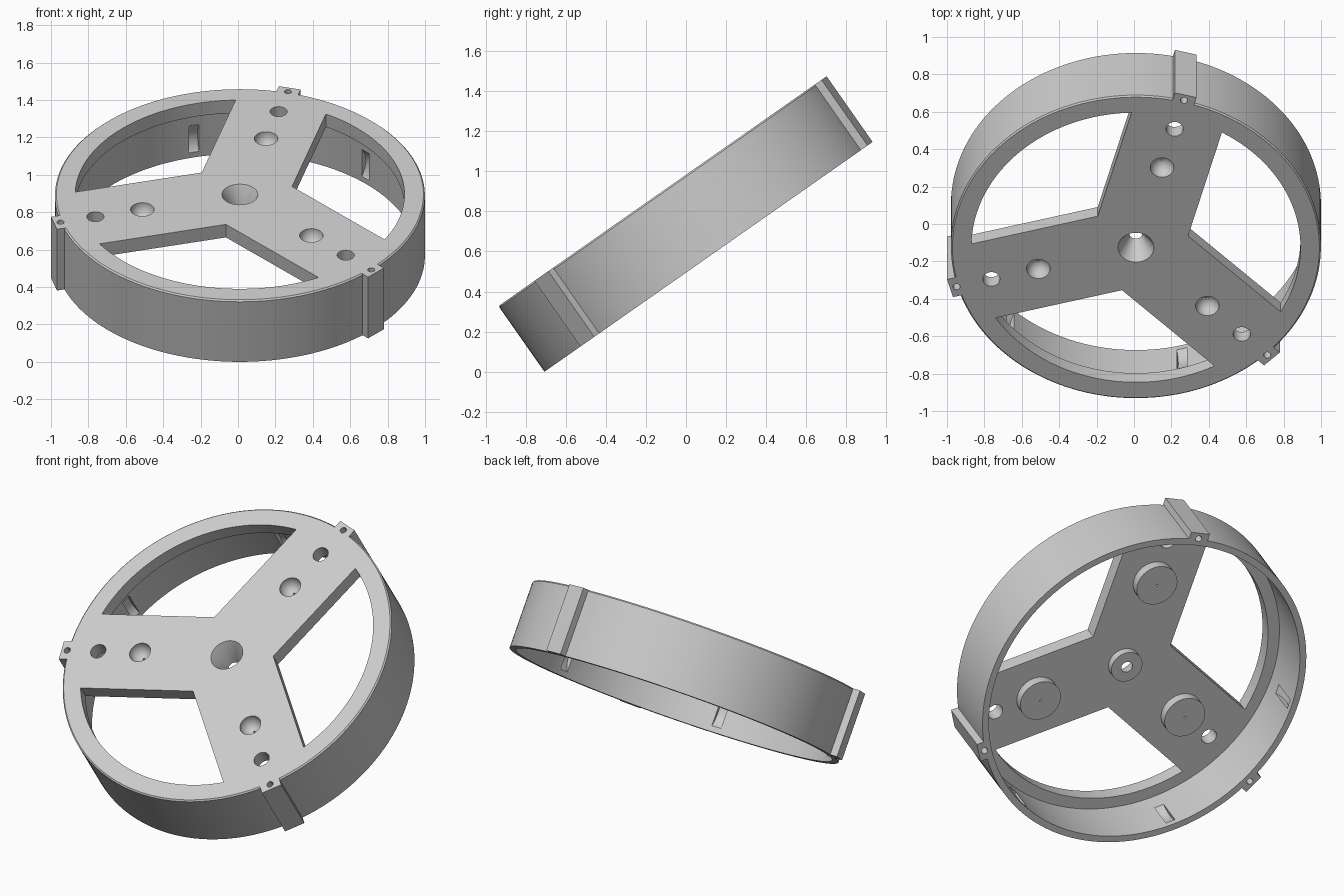
import bpy, bmesh, math
from mathutils import Matrix, Vector

cube = bpy.data.objects.get("Cube")
if cube:
    bpy.data.objects.remove(cube, do_unlink=True)

R, R_IN, R_WIN = 0.989, 0.95, 0.88      # outer wall, inner wall, window radius
H, PLATE = 0.40, 0.085                  # full height, web plate thickness
ARM = 0.25                              # half width of an arm
ARM_ANGLES = [math.radians(a) for a in (75, 195, 315)]


def polar(r, a, z=0.0):
    return Vector((r * math.cos(a), r * math.sin(a), z))


def place(a, r=0.0, z=0.0):
    """Frame whose x axis points outward at angle a, moved out by r."""
    return Matrix.Translation(polar(r, a, z)) @ Matrix.Rotation(a, 4, 'Z')


def lathe(bm, profile, steps=48, matrix=Matrix()):
    """Solid of revolution from (radius, z) points that start and end on the axis."""
    vs = [bm.verts.new((r, 0, z)) for r, z in profile]
    es = [bm.edges.new(p) for p in zip(vs, vs[1:])]
    before = set(bm.verts) - set(vs)
    bmesh.ops.spin(bm, geom=vs + es, axis=(0, 0, 1), cent=(0, 0, 0),
                   steps=steps, angle=math.tau, use_duplicate=False)
    new = [v for v in bm.verts if v not in before]
    bmesh.ops.transform(bm, matrix=matrix, verts=new)
    bmesh.ops.remove_doubles(bm, verts=new, dist=1e-5)


def rod(bm, r, z0, z1, steps=32, matrix=Matrix()):
    lathe(bm, [(0, z1), (r, z1), (r, z0), (0, z0)], steps, matrix)


def prism(bm, points, z0, z1):
    face = bm.faces.new([bm.verts.new((p.x, p.y, z0)) for p in points])
    ext = bmesh.ops.extrude_face_region(bm, geom=[face])
    top = [g for g in ext["geom"] if isinstance(g, bmesh.types.BMVert)]
    bmesh.ops.translate(bm, vec=(0, 0, z1 - z0), verts=top)


def make(name, bm):
    bmesh.ops.recalc_face_normals(bm, faces=bm.faces)
    me = bpy.data.meshes.new(name)
    bm.to_mesh(me)
    bm.free()
    ob = bpy.data.objects.new(name, me)
    bpy.context.scene.collection.objects.link(ob)
    return ob


def combine(ob, other, operation):
    mod = ob.modifiers.new(operation.lower(), 'BOOLEAN')
    mod.object, mod.operation, mod.solver = other, operation, 'EXACT'
    bpy.context.view_layer.objects.active = ob
    bpy.ops.object.modifier_apply(modifier=mod.name)
    bpy.data.objects.remove(other, do_unlink=True)


# Rim wall and web plate in one turned profile
bm = bmesh.new()
lathe(bm, [(0, 0), (R - 0.008, 0), (R, -0.008), (R, -H), (R_IN, -H),
           (R_IN, -PLATE), (0, -PLATE)], 144)
wheel = make("three_arm_wheel", bm)

# Outer lugs and underside bosses
bm = bmesh.new()
rod(bm, 0.095, -0.13, -0.04, 48)
for a in ARM_ANGLES:
    rod(bm, 0.124, -0.14, -0.04, 48, place(a, 0.54))
    frame = place(a)
    corners = [(0.965, -0.06), (1.029, -0.06), (1.029, 0.06), (0.965, 0.06)]
    prism(bm, [frame @ Vector((x, y, 0)) for x, y in corners], -H, 0)
combine(wheel, make("lugs_and_bosses", bm), 'UNION')

# Windows, holes, round seats and wall slots
bm = bmesh.new()
lathe(bm, [(0, 0.02), (0.096, 0.02), (0.096, 0), (0.034, -0.125),
           (0.034, -0.2), (0, -0.2)])
seat = [(0, 0.02), (0.063, 0.02)]
seat += [(0.063 * math.cos(t), -0.07 * math.sin(t))
         for t in (math.radians(i * 10) for i in range(9))]
seat += [(0.006, -0.07), (0.006, -0.2), (0, -0.2)]
half = math.radians(60) - math.asin(ARM / R_WIN)
for a in ARM_ANGLES:
    lathe(bm, seat, 32, place(a, 0.54))
    rod(bm, 0.046, -0.2, 0.1, 32, place(a, 0.80))
    rod(bm, 0.019, -H - 0.1, 0.1, 20, place(a, 0.993))
    mid = a + math.radians(60)
    arc = [polar(R_WIN, mid + half * (i / 16 - 1)) for i in range(33)]
    prism(bm, [polar(ARM / math.sin(math.radians(60)), mid)] + arc, -0.2, 0.1)
    for side in (-30, 30):
        slot = place(a + math.radians(side), 0.836, -0.278)
        rod(bm, 0.144, -0.028, 0.028, 64, slot @ Matrix.Rotation(math.pi / 2, 4, 'X'))
combine(wheel, make("cutters", bm), 'DIFFERENCE')

# Tilt, centre and rest on the ground
wheel.data.transform(Matrix.Rotation(math.radians(35), 4, 'X'))
co = [v.co for v in wheel.data.vertices]
low = [min(c[i] for c in co) for i in range(3)]
high = [max(c[i] for c in co) for i in range(3)]
wheel.data.transform(Matrix.Translation((-(low[0] + high[0]) / 2,
                                         -(low[1] + high[1]) / 2, -low[2])))

# Single grey finish
grey = bpy.data.materials.new("light_grey")
grey.use_nodes = True
colour = (0.6, 0.6, 0.6, 1)
grey.diffuse_color = colour
grey.node_tree.nodes["Principled BSDF"].inputs["Base Color"].default_value = colour
wheel.data.materials.clear()
wheel.data.materials.append(grey)
for p in wheel.data.polygons:
    p.material_index = 0

bpy.ops.object.select_all(action='DESELECT')
wheel.select_set(True)
bpy.context.view_layer.objects.active = wheel
bpy.ops.object.shade_smooth_by_angle(angle=math.radians(30))
